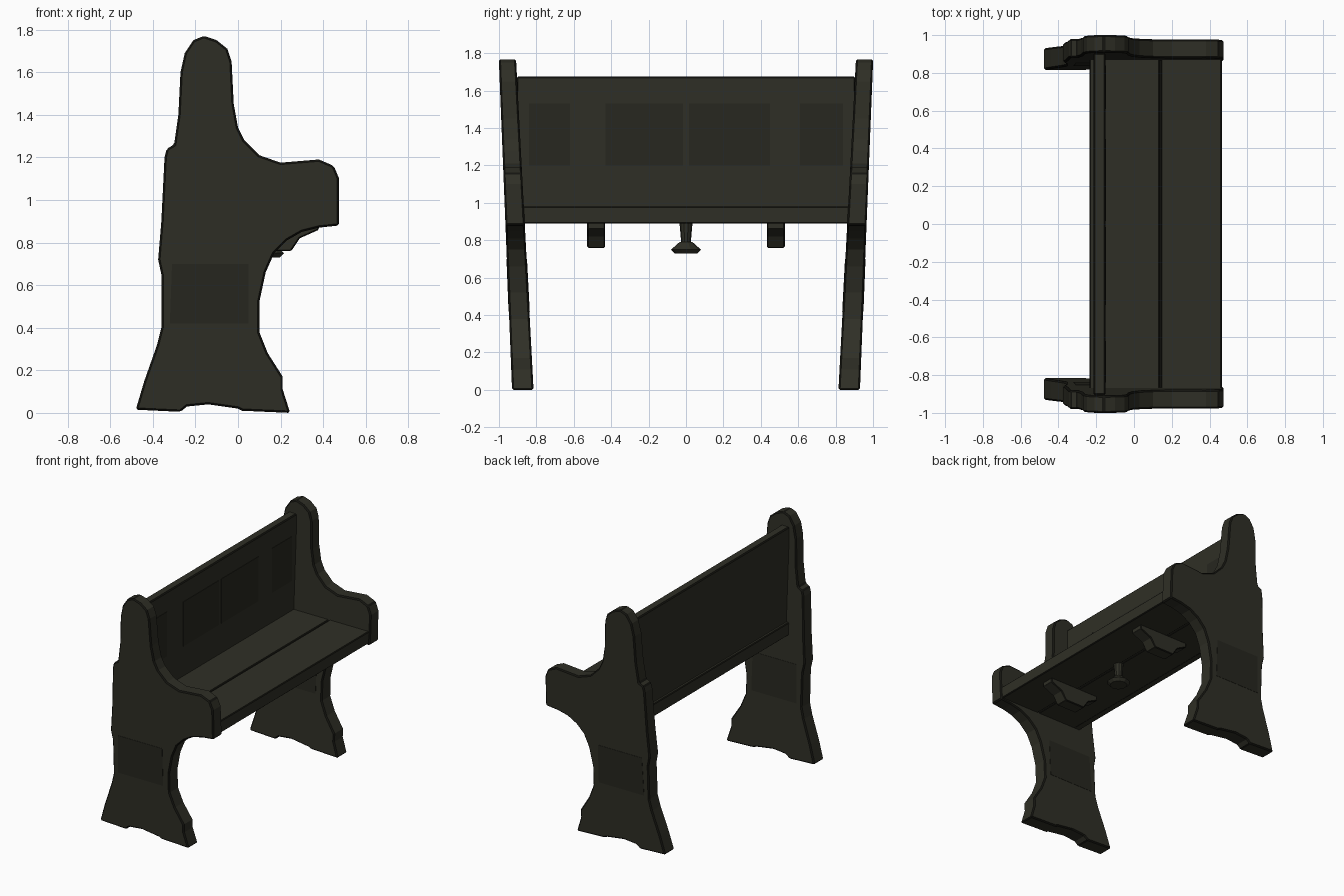
import bpy, bmesh, math

if "Cube" in bpy.data.objects:
    bpy.data.objects.remove(bpy.data.objects["Cube"])


def material(name, rgb):
    m = bpy.data.materials.new(name)
    m.diffuse_color = (*rgb, 1)
    m.use_nodes = True
    m.node_tree.nodes["Principled BSDF"].inputs["Base Color"].default_value = m.diffuse_color
    return m


WOOD = material("dark olive wood", (0.028, 0.028, 0.019))
PANEL = material("shaded wood panel", (0.020, 0.020, 0.014))
EDGE = material("blackened edge", (0.007, 0.007, 0.005))


def finish(name, bm, mat=WOOD, bevel=0.0):
    bmesh.ops.recalc_face_normals(bm, faces=bm.faces)
    mesh = bpy.data.meshes.new(name)
    bm.to_mesh(mesh)
    bm.free()
    ob = bpy.data.objects.new(name, mesh)
    bpy.context.collection.objects.link(ob)
    mesh.materials.append(mat)
    mesh.materials.append(EDGE)
    if bevel:
        b = ob.modifiers.new("worn edges", "BEVEL")
        b.width = bevel
        b.segments = 1
        b.limit_method = "ANGLE"
        b.angle_limit = math.radians(35)
        b.material = 1
    return ob


def prism(name, profile, y0, y1, mat=WOOD, bevel=0.0):
    """Closed x-z profile, with both side faces placed by functions of z."""
    bm = bmesh.new()
    a = [bm.verts.new((x, y0(z), z)) for x, z in profile]
    b = [bm.verts.new((x, y1(z), z)) for x, z in profile]
    bm.faces.new(a)
    bm.faces.new(b[::-1])
    n = len(profile)
    for i in range(n):
        j = (i + 1) % n
        bm.faces.new((a[i], a[j], b[j], b[i]))
    return finish(name, bm, mat, bevel)


def box(name, x, y, z, mat=WOOD, bevel=0.0):
    rect = [(x[0], z[0]), (x[1], z[0]), (x[1], z[1]), (x[0], z[1])]
    return prism(name, rect, lambda _: y[0], lambda _: y[1], mat, bevel)


# End boards: one outline, leaning slightly outward toward the top
END = [(-0.48, 0.015), (-0.27, 0.005), (-0.24, 0.03), (-0.14, 0.04),
       (0.0, 0.02), (0.02, 0.01), (0.245, 0.0), (0.21, 0.11), (0.21, 0.17),
       (0.14, 0.28), (0.10, 0.38), (0.10, 0.52), (0.13, 0.66), (0.17, 0.75),
       (0.23, 0.81), (0.30, 0.85), (0.38, 0.87), (0.475, 0.88), (0.475, 1.10),
       (0.45, 1.16), (0.38, 1.19), (0.20, 1.175), (0.10, 1.21), (0.03, 1.28),
       (0.0, 1.34), (-0.02, 1.45), (-0.03, 1.65), (-0.05, 1.71),
       (-0.10, 1.75), (-0.16, 1.77), (-0.21, 1.75), (-0.25, 1.69),
       (-0.27, 1.60), (-0.28, 1.40), (-0.30, 1.26), (-0.335, 1.24),
       (-0.345, 1.20), (-0.36, 0.90), (-0.375, 0.72), (-0.36, 0.65),
       (-0.36, 0.40), (-0.38, 0.32), (-0.44, 0.15)]
LEG_PANEL = [(-0.32, 0.42), (0.05, 0.42), (0.05, 0.70), (-0.31, 0.70)]


def outer(z):
    return 0.93 + 0.04 * z


def inner(z):
    return 0.815 + 0.053 * z


for side, s in (("left", -1), ("right", 1)):
    prism(side + "_end_board", END, lambda z: s * inner(z),
          lambda z: s * outer(z), WOOD, 0.009)
    # Shaded panels on both faces of each leg
    prism(side + "_leg_outer_panel", LEG_PANEL, lambda z: s * (outer(z) - 0.005),
          lambda z: s * (outer(z) + 0.002), PANEL)
    prism(side + "_leg_inner_panel", LEG_PANEL, lambda z: s * (inner(z) - 0.002),
          lambda z: s * (inner(z) + 0.005), PANEL)

# Seat: two planks with a dark seam between them
box("seat_back_plank", (-0.19, 0.136), (-0.895, 0.895), (0.89, 0.98), WOOD, 0.006)
box("seat_front_plank", (0.142, 0.465), (-0.895, 0.895), (0.89, 0.98), WOOD, 0.006)
box("seat_seam", (0.13, 0.148), (-0.89, 0.89), (0.90, 0.972), EDGE)

# Backrest with a ledge along its lower rear edge
box("backrest", (-0.215, -0.15), (-0.905, 0.905), (0.92, 1.675), WOOD, 0.008)
box("rear_ledge", (-0.235, -0.18), (-0.89, 0.89), (0.89, 0.985), WOOD, 0.006)

# Shaded panels on the front of the backrest
for i, (y0, y1) in enumerate([(-0.84, -0.62), (-0.43, -0.015),
                              (0.015, 0.45), (0.61, 0.84)]):
    box(f"backrest_panel_{i + 1}", (-0.153, -0.147), (y0, y1), (1.20, 1.53), PANEL)

# Two tapered brackets under the seat
BRACKET = [(-0.03, 0.895), (-0.03, 0.86), (0.05, 0.82), (0.09, 0.76),
           (0.25, 0.76), (0.29, 0.82), (0.38, 0.86), (0.38, 0.895)]
for side, s in (("left", -1), ("right", 1)):
    prism(side + "_seat_bracket", BRACKET, lambda _: s * 0.48 - 0.048,
          lambda _: s * 0.48 + 0.048, WOOD, 0.006)


# Central turned knob under the seat
def cone(bm, r_low, r_high, z_low, z_high):
    geo = bmesh.ops.create_cone(bm, cap_ends=True, segments=10, radius1=r_low,
                                radius2=r_high, depth=z_high - z_low)
    bmesh.ops.translate(bm, verts=geo["verts"],
                        vec=(0.14, 0, (z_low + z_high) / 2))


bm = bmesh.new()
cone(bm, 0.025, 0.035, 0.78, 0.895)
cone(bm, 0.08, 0.035, 0.75, 0.79)
cone(bm, 0.06, 0.08, 0.73, 0.75)
finish("under_seat_knob", bm)
